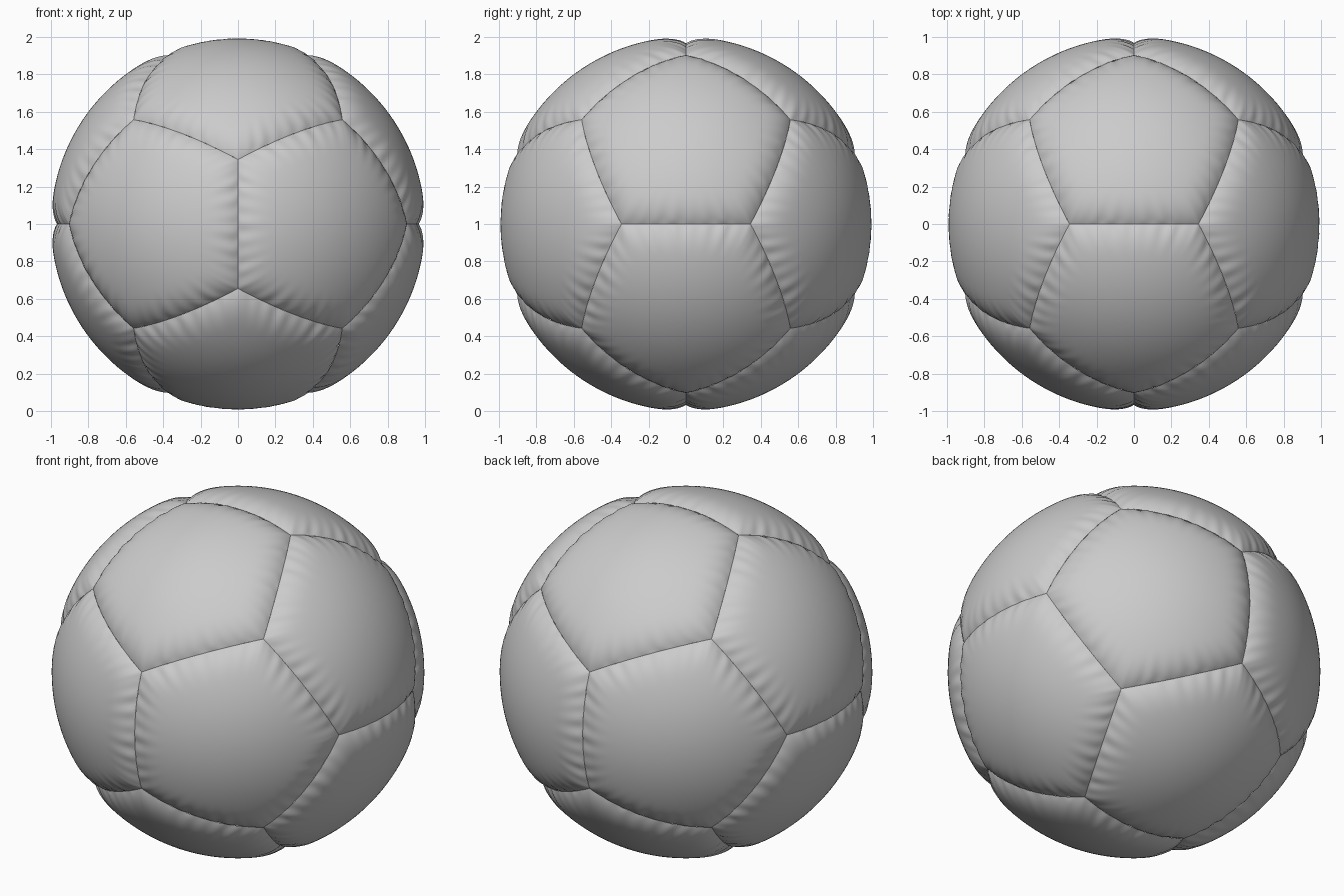
import bpy, bmesh, math, random
from itertools import product
from mathutils import Vector

if "Cube" in bpy.data.objects:
    bpy.data.objects.remove(bpy.data.objects["Cube"])

random.seed(4)
PHI = (1 + 5 ** 0.5) / 2
ROWS, COLS = 22, 48
DEPTH, WIDTH = 0.034, 0.2      # seam depth and how far the tuck reaches
CENTRE = Vector((0, 0, 1))


def cyclic(x, y, z):
    return [Vector(v) for v in ((x, y, z), (z, x, y), (y, z, x))]


# Dodecahedron layout: 20 corner directions and 12 panel directions
corners = [Vector(s).normalized() for s in product((-1, 1), repeat=3)]
panels = []
for s, t in product((-1, 1), repeat=2):
    corners += [v.normalized() for v in cyclic(0, s * PHI, t / PHI)]
    panels += [v.normalized() for v in cyclic(s * PHI, 0, t)]


def stitched_point(n, a, b, t, u, phase):
    """Point on a puffed panel: t runs centre to seam, u along the seam."""
    p = n.lerp(a.lerp(b, u), t).normalized()
    d = math.asin(max(0, min(1, p.dot(a.cross(b).normalized()))))
    k = max(0, 1 - d / WIDTH)
    wave = math.sin(2 * math.pi * 8 * u + phase) + 0.6 * math.sin(2 * math.pi * 5.3 * u + 2.3 * phase)
    taper = min(1, 6 * u, 6 * (1 - u))
    r = 1 - DEPTH * k ** 3 + 0.0036 * wave * taper * k ** 2 * min(1, 0.3 + d / 0.03)
    return CENTRE + p * min(r, 1)


def make_panel(index, n):
    ring = sorted(corners, key=lambda v: -v.dot(n))[:5]
    side = (ring[0] - n * ring[0].dot(n)).normalized()
    up = n.cross(side)
    ring.sort(key=lambda v: math.atan2(v.dot(up), v.dot(side)))
    bm = bmesh.new()
    for a, b in zip(ring, ring[1:] + ring[:1]):
        phase = random.uniform(0, 6.28)
        grid = [[bm.verts.new(stitched_point(n, a, b, 1 - (1 - i / ROWS) ** 1.5, j / COLS, phase))
                 for j in range(COLS + 1)] for i in range(1, ROWS + 1)]
        hub = bm.verts.new(CENTRE + n)
        for j in range(COLS):
            bm.faces.new((hub, grid[0][j], grid[0][j + 1]))
            for lo, hi in zip(grid, grid[1:]):
                bm.faces.new((lo[j], hi[j], hi[j + 1], lo[j + 1]))
    bmesh.ops.remove_doubles(bm, verts=bm.verts, dist=0.0002)
    for f in bm.faces:
        f.smooth = True
    mesh = bpy.data.meshes.new("ball_panel")
    bm.to_mesh(mesh)
    bm.free()
    bpy.context.collection.objects.link(bpy.data.objects.new(f"ball_panel_{index}", mesh))


# Twelve pentagonal leather panels meeting at puckered seams
for i, n in enumerate(panels, 1):
    make_panel(i, n)
